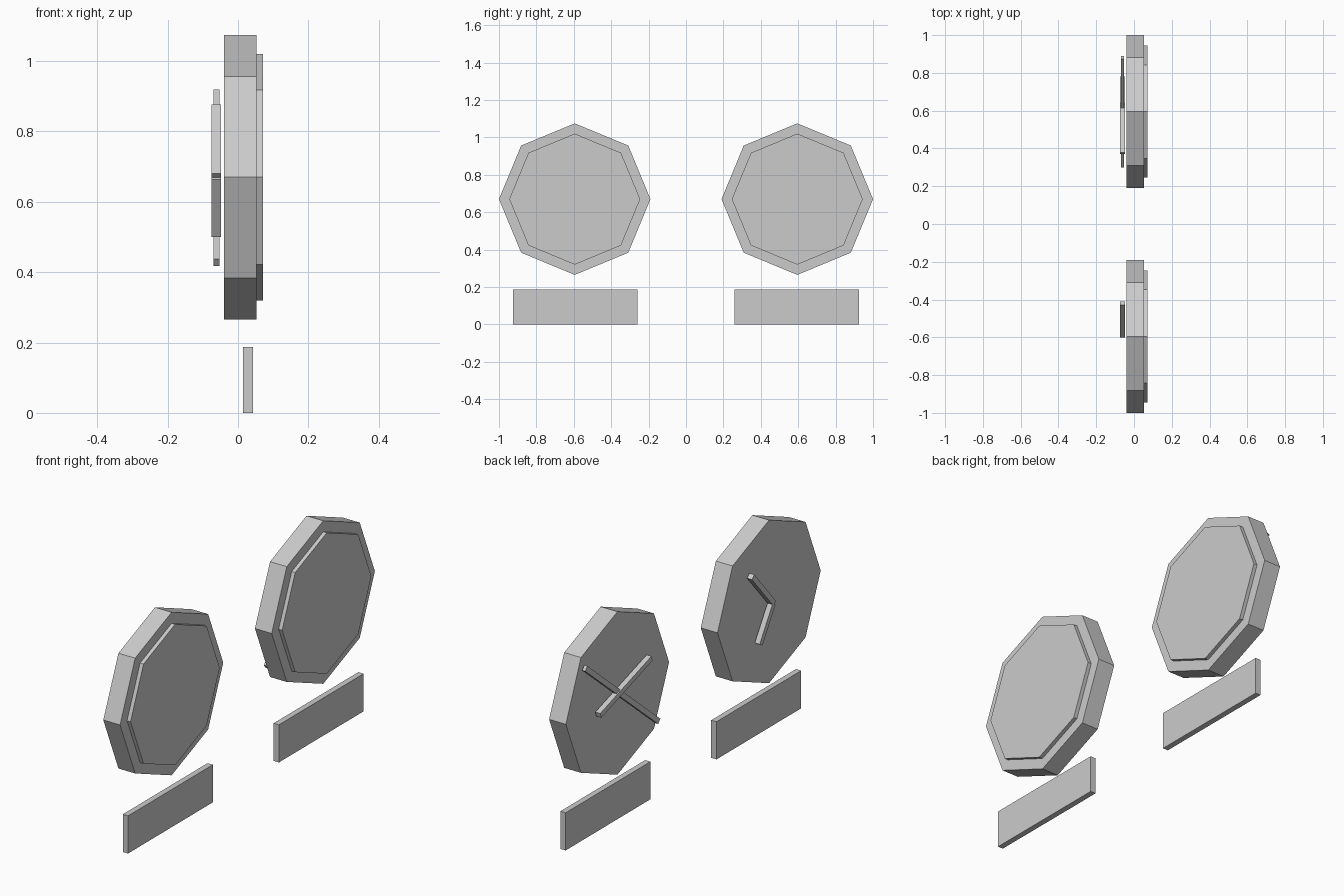
import bpy, bmesh
from math import cos, sin, pi, radians
from mathutils import Matrix

cube = bpy.data.objects.get("Cube")
if cube:
    bpy.data.objects.remove(cube, do_unlink=True)

grey = bpy.data.materials.new("plain grey")
grey.use_nodes = True
colour = (0.6, 0.6, 0.6, 1)
grey.diffuse_color = colour
grey.node_tree.nodes["Principled BSDF"].inputs["Base Color"].default_value = colour


def finish(name, bm):
    bmesh.ops.recalc_face_normals(bm, faces=bm.faces)
    mesh = bpy.data.meshes.new(name)
    bm.to_mesh(mesh)
    bm.free()
    mesh.materials.append(grey)
    obj = bpy.data.objects.new(name, mesh)
    bpy.context.collection.objects.link(obj)


def octagon(name, x0, x1, y, z, radius):
    """Eight-sided disc with a corner at the top, extruded along x."""
    bm = bmesh.new()
    ring = [bm.verts.new((x0, y + radius * sin(i * pi / 4), z + radius * cos(i * pi / 4)))
            for i in range(8)]
    face = bm.faces.new(ring)
    ext = bmesh.ops.extrude_face_region(bm, geom=[face], use_keep_orig=True)
    moved = [v for v in ext["geom"] if isinstance(v, bmesh.types.BMVert)]
    bmesh.ops.translate(bm, verts=moved, vec=(x1 - x0, 0, 0))
    finish(name, bm)


def bar(name, x0, x1, y, z, length, width, angle=0):
    """Box lying in the yz plane, turned about x."""
    bm = bmesh.new()
    place = (Matrix.Translation(((x0 + x1) / 2, y, z))
             @ Matrix.Rotation(radians(angle), 4, 'X')
             @ Matrix.Diagonal((x1 - x0, length, width, 1)))
    bmesh.ops.create_cube(bm, size=1, matrix=place)
    finish(name, bm)


# Two dials with raised face plates and name bars below
for side, s in (("front", -1), ("back", 1)):
    octagon(side + "_dial_body", -0.04, 0.052, s * 0.595, 0.67, 0.405)
    octagon(side + "_dial_plate", 0.05, 0.071, s * 0.595, 0.67, 0.35)
    bar(side + "_base_bar", 0.014, 0.043, s * 0.592, 0.0935, 0.665, 0.187)

# Bent pair of hands behind the front dial
bar("front_upper_hand", -0.075, -0.048, -0.505, 0.77, 0.26, 0.026, 49)
bar("front_lower_hand", -0.075, -0.048, -0.533, 0.589, 0.193, 0.026, -58)

# Crossed hands behind the back dial
bar("back_long_hand", -0.069, -0.053, 0.595, 0.6685, 0.748, 0.026, 40)
bar("back_short_hand", -0.075, -0.048, 0.575, 0.702, 0.423, 0.026, -18)
